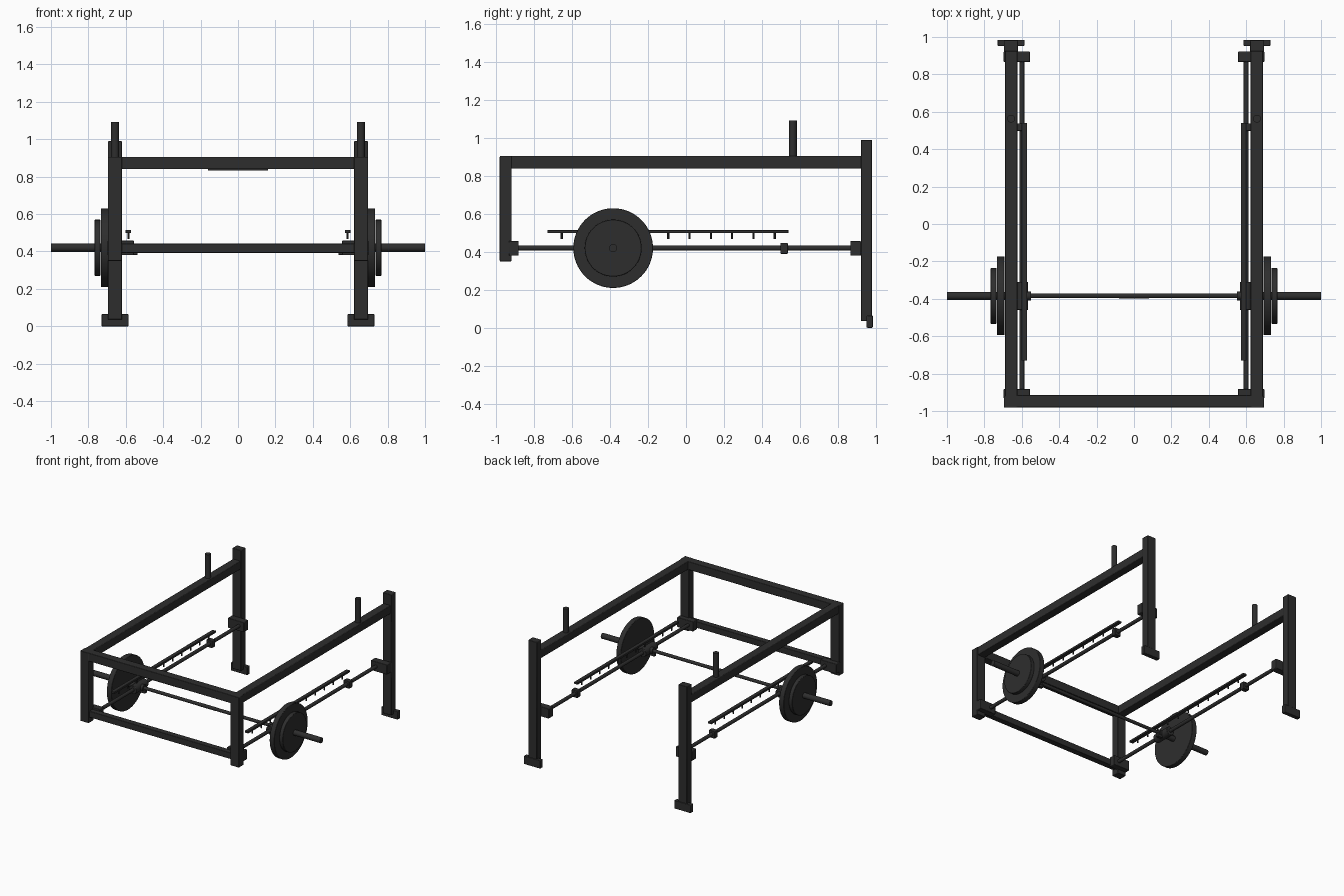
import bpy, math
from mathutils import Vector

cube = bpy.data.objects.get("Cube")
if cube:
    bpy.data.objects.remove(cube, do_unlink=True)

steel = bpy.data.materials.new("charcoal steel")
steel.use_nodes = True
COLOUR = (0.027, 0.027, 0.027, 1)
steel.diffuse_color = COLOUR
steel.node_tree.nodes["Principled BSDF"].inputs["Base Color"].default_value = COLOUR


def finish(ob, name, bevel):
    ob.name = name
    ob.data.materials.append(steel)
    if bevel:
        mod = ob.modifiers.new("soft edges", "BEVEL")
        mod.width = bevel
        mod.segments = 2
        mod.limit_method = "ANGLE"
    bpy.ops.object.shade_smooth_by_angle(angle=math.radians(35))
    return ob


def box(name, x, y, z, bevel=0.004):
    """Box from (min, max) ranges."""
    bpy.ops.mesh.primitive_cube_add(size=1, location=[(a + b) / 2 for a, b in (x, y, z)])
    ob = bpy.context.object
    ob.scale = [abs(b - a) for a, b in (x, y, z)]
    bpy.ops.object.transform_apply(location=False, rotation=False, scale=True)
    return finish(ob, name, bevel)


def rod(name, start, end, r, sides=24, bevel=0):
    """Cylinder between two points."""
    a, b = Vector(start), Vector(end)
    bpy.ops.mesh.primitive_cylinder_add(vertices=sides, radius=r, depth=(b - a).length,
                                        location=(a + b) / 2)
    ob = bpy.context.object
    ob.rotation_euler = (b - a).to_track_quat("Z", "Y").to_euler()
    return finish(ob, name, bevel)


BAR_Y, BAR_Z = -0.384, 0.42
GUIDE_X = 0.60

# Front cross members
box("front_top_beam", (-0.69, 0.69), (-0.98, -0.915), (0.84, 0.905))
box("front_lower_beam", (-0.625, 0.625), (-0.972, -0.925), (0.393, 0.443))
box("beam_underplate", (-0.16, 0.16), (-0.965, -0.93), (0.832, 0.841), 0)

# Barbell shaft with a slightly thicker grip in the middle
rod("bar_shaft", (-0.57, BAR_Y, BAR_Z), (0.57, BAR_Y, BAR_Z), 0.0125)
rod("bar_grip", (-0.08, BAR_Y, BAR_Z), (0.08, BAR_Y, BAR_Z), 0.0135)

for side, s in (("left", 1), ("right", -1)):
    def sx(a, b):
        return tuple(sorted((s * a, s * b)))

    # Frame: uprights, long beam and foot
    box(f"{side}_front_upright", sx(0.62, 0.695), (-0.982, -0.92), (0.35, 0.905))
    box(f"{side}_back_upright", sx(0.62, 0.695), (0.922, 0.981), (0.036, 0.99))
    box(f"{side}_long_beam", sx(0.624, 0.69), (-0.93, 0.93), (0.84, 0.905))
    box(f"{side}_foot", sx(0.586, 0.73), (0.952, 0.985), (0.0, 0.065))

    # Storage peg on the long beam
    rod(f"{side}_storage_peg", (s * 0.657, 0.563, 0.9), (s * 0.657, 0.563, 1.093), 0.021)

    # Guide rod with end brackets and stopper
    rod(f"{side}_guide_rod", (s * GUIDE_X, -0.92, BAR_Z), (s * GUIDE_X, 0.91, BAR_Z), 0.0135)
    box(f"{side}_front_bracket", sx(0.556, 0.697), (-0.934, -0.882), (0.38, 0.458))
    box(f"{side}_back_bracket", sx(0.556, 0.697), (0.866, 0.922), (0.38, 0.458))
    box(f"{side}_stopper", sx(0.575, 0.626), (0.497, 0.537), (0.39, 0.448))

    # Lock rail with a row of catch pins
    box(f"{side}_lock_rail", sx(0.571, 0.601), (-0.73, 0.54), (0.499, 0.515), 0.002)
    for i in range(11):
        y = -0.655 + 0.1123 * i
        rod(f"{side}_catch_pin_{i + 1}", (s * 0.585, y, 0.468), (s * 0.585, y, 0.502), 0.0055, 10)

    # Sliding carriage holding the bar
    rod(f"{side}_carriage", (s * GUIDE_X, BAR_Y - 0.075, BAR_Z),
        (s * GUIDE_X, BAR_Y + 0.075, BAR_Z), 0.034, 24, 0.003)
    rod(f"{side}_bar_collar", (s * 0.55, BAR_Y, BAR_Z), (s * 0.575, BAR_Y, BAR_Z), 0.024)
    box(f"{side}_bar_hook", sx(0.537, 0.58), (BAR_Y - 0.012, BAR_Y + 0.012), (0.382, 0.412), 0.002)

    # Sleeve and weight plates
    rod(f"{side}_bar_sleeve", (s * 0.57, BAR_Y, BAR_Z), (s * 1.0, BAR_Y, BAR_Z), 0.0215)
    rod(f"{side}_large_plate", (s * 0.692, BAR_Y, BAR_Z), (s * 0.733, BAR_Y, BAR_Z), 0.21, 64, 0.003)
    rod(f"{side}_small_plate", (s * 0.736, BAR_Y, BAR_Z), (s * 0.766, BAR_Y, BAR_Z), 0.15, 64, 0.003)
